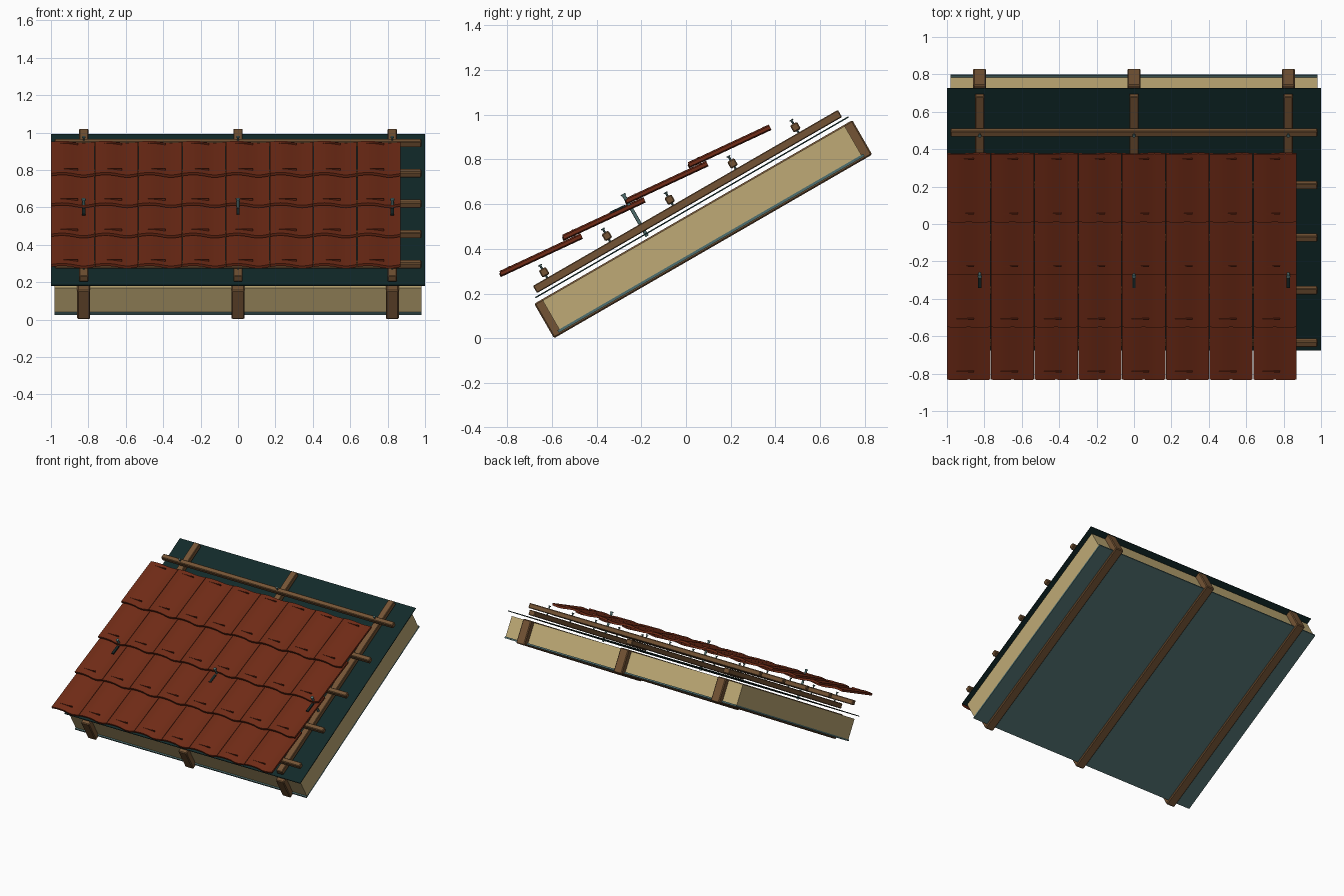
import bpy, bmesh, math
from mathutils import Matrix, Vector

if "Cube" in bpy.data.objects:
    bpy.data.objects.remove(bpy.data.objects["Cube"])


def material(name, rgb):
    m = bpy.data.materials.new(name)
    m.diffuse_color = (*rgb, 1)
    m.use_nodes = True
    m.node_tree.nodes["Principled BSDF"].inputs["Base Color"].default_value = m.diffuse_color
    return m


TILE = material("red clay", (0.16, 0.024, 0.008))
WOOD = material("brown wood", (0.175, 0.088, 0.035))
WOOL = material("tan insulation", (0.52, 0.40, 0.18))
SHEET = material("dark membrane", (0.006, 0.023, 0.023))
LINER = material("grey teal liner", (0.08, 0.16, 0.16))
DARK = material("black metal", (0.008, 0.018, 0.018))

# Roof frame: x across, y up the slope, z out of the slope
ROOF = Matrix.Translation((0, -0.59, 0)) @ Matrix.Rotation(math.radians(30), 4, 'X')
RAFTER_X = (-0.825, 0, 0.825)
STEP = 0.3244


def add_box(bm, x0, x1, u0, u1, n0, n1):
    c = Vector(((x0 + x1) / 2, (u0 + u1) / 2, (n0 + n1) / 2))
    size = Matrix.Diagonal((x1 - x0, u1 - u0, n1 - n0, 1))
    bmesh.ops.create_cube(bm, size=1, matrix=Matrix.Translation(c) @ size)


def finish(name, bm, mat, frame=ROOF, bevel=0.0, smooth=False):
    bmesh.ops.recalc_face_normals(bm, faces=bm.faces)
    me = bpy.data.meshes.new(name)
    bm.to_mesh(me)
    bm.free()
    me.materials.append(mat)
    ob = bpy.data.objects.new(name, me)
    ob.matrix_world = frame
    bpy.context.collection.objects.link(ob)
    if bevel:
        b = ob.modifiers.new("soft_edges", 'BEVEL')
        b.width, b.segments = bevel, 1
    if smooth:
        bpy.ops.object.select_all(action='DESELECT')
        ob.select_set(True)
        bpy.context.view_layer.objects.active = ob
        bpy.ops.object.shade_smooth_by_angle(angle=math.radians(35))
    return ob


def box(name, mat, dims, bevel=0.0):
    bm = bmesh.new()
    add_box(bm, *dims)
    return finish(name, bm, mat, bevel=bevel)


def add_rod(bm, x, u, n0, n1, r, sides=10):
    bmesh.ops.create_cone(bm, cap_ends=True, segments=sides, radius1=r, radius2=r,
                          depth=n1 - n0, matrix=Matrix.Translation((x, u, (n0 + n1) / 2)))


# Layers of the roof slab
box("inner_liner", LINER, (-0.98, 0.98, 0.03, 1.61, 0.011, 0.023))
box("insulation", WOOL, (-0.98, 0.98, 0.04, 1.60, 0.023, 0.172))
box("membrane", SHEET, (-1, 1, 0.018, 1.635, 0.196, 0.202))

# Rafters and counter battens running up the slope
for i, x in enumerate(RAFTER_X):
    box(f"rafter_{i}", WOOD, (x - 0.035, x + 0.035, 0, 1.643, 0, 0.178), 0.006)
    box(f"counter_batten_{i}", WOOD, (x - 0.025, x + 0.025, 0.035, 1.61, 0.213, 0.25), 0.004)

# Cross battens with their nails
for r in range(5):
    u = 0.109 + r * STEP
    box(f"batten_{r}", WOOD, (-0.98, 0.98, u - 0.018, u + 0.018, 0.26, 0.296), 0.005)
    bm = bmesh.new()
    for x in RAFTER_X:
        add_rod(bm, x, u, 0.22, 0.315, 0.005)
        add_rod(bm, x, u, 0.311, 0.317, 0.009)
    finish(f"nails_{r}", bm, LINER)


# Wavy tiles: four rows of eight
TILE_W, TILE_L, HALF = 1.87 / 8, 0.40, 0.0075


def wave(t):
    return 0.006 * math.sin(2 * math.pi * t)


def add_tile(bm, x0):
    seg = 12
    rings = []
    for s in (0, TILE_L):
        pts = [(k / seg, HALF) for k in range(seg + 1)]
        pts += [(k / seg, -HALF) for k in range(seg, -1, -1)]
        rings.append([bm.verts.new((x0 + 0.0015 + t * (TILE_W - 0.003),
                                    s - (0.006 * max(0, -math.sin(2 * math.pi * t)) if s == 0 else 0),
                                    wave(t) + h)) for t, h in pts])
    a, b = rings
    n = len(a)
    for k in range(n):
        bm.faces.new((a[k], a[(k + 1) % n], b[(k + 1) % n], b[k]))
    # end caps as strips of quads
    for ring in rings:
        for k in range(seg):
            bm.faces.new((ring[k], ring[k + 1], ring[n - 2 - k], ring[n - 1 - k]))
    # low ribs near both ends
    for s in (0.05, 0.372):
        add_box(bm, x0 + 0.22 * TILE_W, x0 + 0.62 * TILE_W, s - 0.003, s + 0.003, 0, 0.0155)


def tile_frame(r):
    return (ROOF @ Matrix.Translation((0, -0.063 + r * STEP, 0.369))
            @ Matrix.Rotation(math.radians(-5), 4, 'X'))


for r in range(4):
    bm = bmesh.new()
    for c in range(8):
        add_tile(bm, -1 + c * TILE_W)
    finish(f"tile_row_{r}", bm, TILE, tile_frame(r), smooth=True)

# Tile screws with dark hooks lying on the second row
for i, x in enumerate(RAFTER_X):
    bm = bmesh.new()
    add_rod(bm, x, 0.589, 0.187, 0.405, 0.008, 12)
    add_rod(bm, x, 0.589, 0.397, 0.405, 0.011, 12)
    finish(f"tile_screw_{i}", bm, LINER, smooth=True)
    bm = bmesh.new()
    add_box(bm, x - 0.009, x + 0.009, 0.235, 0.31, 0.008, 0.017)
    finish(f"tile_hook_{i}", bm, DARK, tile_frame(1))
